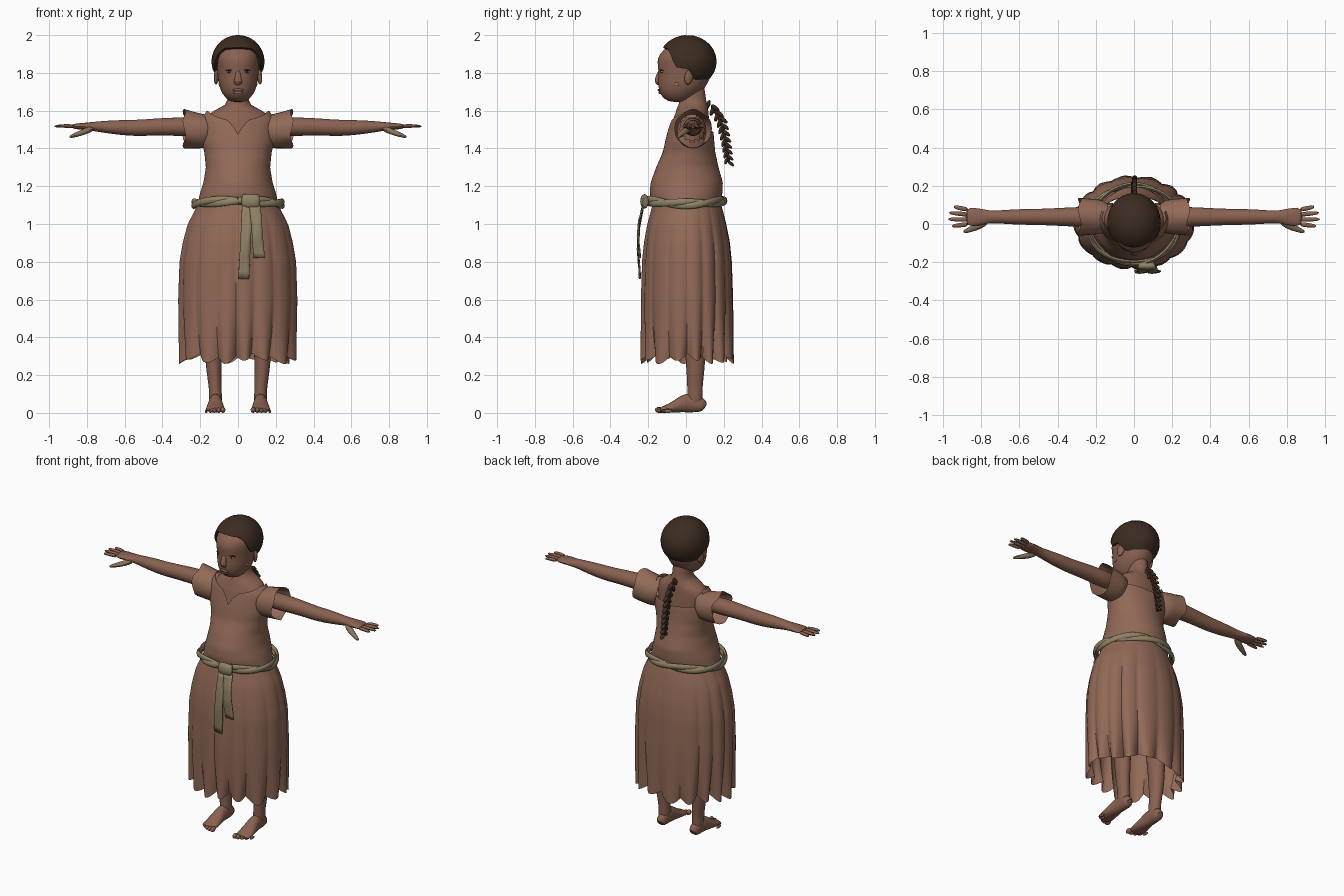
import bpy, bmesh
from math import sin, cos, pi, acos, radians
from mathutils import Vector, Euler

if "Cube" in bpy.data.objects:
    bpy.data.objects.remove(bpy.data.objects["Cube"])

parts = []


def material(name, rgb):
    m = bpy.data.materials.new(name)
    m.use_nodes = True
    m.diffuse_color = (*rgb, 1)
    m.node_tree.nodes["Principled BSDF"].inputs["Base Color"].default_value = (*rgb, 1)
    return m


SKIN = material("brown skin", (0.25, 0.12, 0.08))
PALM = material("tan palm", (0.26, 0.17, 0.1))
CLOTH = material("russet cloth", (0.285, 0.142, 0.095))
HAIR = material("dark brown hair", (0.045, 0.025, 0.015))
SASH = material("olive sash", (0.28, 0.222, 0.13))


def finish(name, bm, mat, smooth=0):
    bmesh.ops.recalc_face_normals(bm, faces=bm.faces)
    mesh = bpy.data.meshes.new(name)
    bm.to_mesh(mesh)
    bm.free()
    mesh.materials.append(mat)
    ob = bpy.data.objects.new(name, mesh)
    bpy.context.collection.objects.link(ob)
    if smooth:
        ob.modifiers.new("Subdivision", "SUBSURF").levels = smooth
        ob.modifiers[0].render_levels = smooth
    parts.append(ob)
    return ob


def build(name, rows, mat, caps=True, smooth=0, cut=None, wrap=True):
    """Skin a list of point rows, as closed rings or as an open strip."""
    bm = bmesh.new()
    grid = [[bm.verts.new(p) for p in row] for row in rows]
    n = len(rows[0])
    for r, q in zip(grid, grid[1:]):
        for i in range(n if wrap else n - 1):
            j = (i + 1) % n
            bm.faces.new((r[i], r[j], q[j], q[i]))
    if caps:
        bm.faces.new(grid[0])
        bm.faces.new(grid[-1])
    if cut:
        doomed = [f for f in bm.faces if cut(f.calc_center_median())]
        bmesh.ops.delete(bm, geom=doomed, context="FACES")
    return finish(name, bm, mat, smooth)


def blob(name, loc, scale, mat, rot=(0, 0, 0)):
    bm = bmesh.new()
    bmesh.ops.create_uvsphere(bm, u_segments=14, v_segments=9, radius=1)
    turn = Euler(rot).to_matrix()
    for v in bm.verts:
        v.co = turn @ Vector([a * b for a, b in zip(v.co, scale)]) + Vector(loc)
    return finish(name, bm, mat)


def tube(name, pts, radii, mat, up=(0, 0, 1), n=12, smooth=1):
    pts = [Vector(p) for p in pts]
    rows = []
    for i, p in enumerate(pts):
        t = (pts[min(i + 1, len(pts) - 1)] - pts[max(i - 1, 0)]).normalized()
        u = t.cross(Vector(up)).normalized()
        v = u.cross(t)
        ru, rv = radii[i]
        rows.append([p + u * ru * cos(2 * pi * k / n) + v * rv * sin(2 * pi * k / n) for k in range(n)])
    return build(name, rows, mat, smooth=smooth)


def mix(table, x):
    """Read a row of values from a table keyed by its first column."""
    table = sorted(table)
    x = min(max(x, table[0][0]), table[-1][0])
    for a, b in zip(table, table[1:]):
        if x <= b[0]:
            f = (x - a[0]) / (b[0] - a[0])
            return [p + (q - p) * f for p, q in zip(a[1:], b[1:])]


def oval(a, z, half, front, back):
    """Point on an oval; angle zero faces the front."""
    return Vector((half * sin(a), (front + back) / 2 - (back - front) / 2 * cos(a), z))


def angles(n):
    return [-pi + 2 * pi * i / n for i in range(n)]


def armhole(c):
    return abs(c.x) > 0.13 and (c.y - 0.035) ** 2 + (c.z - 1.505) ** 2 < 0.066 ** 2


# Head and face: height, half width, front, back
head = [(1.645, .035, -.08, 0), (1.66, .06, -.115, .03), (1.69, .084, -.14, .07), (1.72, .098, -.146, .1),
        (1.76, .106, -.15, .125), (1.81, .11, -.145, .14), (1.86, .117, -.156, .145),
        (1.90, .117, -.142, .14), (1.94, .09, -.1, .11), (1.97, .05, -.04, .06)]
build("head", [[oval(a, *r) for a in angles(24)] for r in head], SKIN, smooth=1)
tube("nose", [(0, -.135, 1.82), (0, -.147, 1.785), (0, -.157, 1.755), (0, -.143, 1.735)],
     [(.012, .008), (.014, .012), (.024, .014), (.02, .008)], SKIN, up=(0, -1, 0))
blob("upper_lip", (0, -.138, 1.709), (.032, .012, .008), SKIN)
blob("lower_lip", (0, -.134, 1.695), (.027, .013, .008), SKIN)
blob("mouth_line", (0, -.14, 1.702), (.027, .007, .0015), HAIR)
for s, side in ((1, "left"), (-1, "right")):
    blob(side + "_eye", (s * .045, -.126, 1.806), (.019, .01, .008), SASH, (0, 0, s * .3))
    blob(side + "_iris", (s * .045, -.133, 1.806), (.007, .005, .007), HAIR)
    blob(side + "_eyelid", (s * .045, -.127, 1.814), (.022, .012, .004), HAIR, (0, s * .12, s * .3))
    blob(side + "_ear", (s * .115, .015, 1.778), (.011, .024, .04), SKIN, (-.2, 0, s * .35))
    blob(side + "_cheek_mark", (s * .098, -.05, 1.74), (.004, .012, .01), PALM, (0, 0, -s * .2))

# Hair cap with a shaped hairline
hairline = [(0, 1.935), (.65, 1.93), (.95, 1.895), (1.15, 1.83), (1.6, 1.82), (1.95, 1.75), (2.4, 1.725), (3.15, 1.72)]


def cap_point(a, t, scale=1):
    phi = t * acos((mix(hairline, abs(a))[0] - 1.86) / .14)
    r = sin(phi) * scale
    return Vector((.14 * r * sin(a), .008 - .154 * r * cos(a), 1.86 + .14 * cos(phi) * scale))


cap = [[cap_point(a, t / 14) for a in angles(48)] for t in range(1, 15)]
cap.append([cap_point(a, 1, .86) for a in angles(48)])
build("hair_cap", cap, HAIR, caps=False)
blob("hair_crown", (0, .008, 1.985), (.05, .055, .014), HAIR)

# Braid of paired leaf-shaped plaits
braid = [(0, .13, 1.63), (.25, .185, 1.555), (.6, .21, 1.44), (1, .227, 1.32)]
for i in range(20):
    y, z = mix(braid, i / 19)
    s = 1 if i % 2 else -1
    size = 1 - .25 * i / 19
    blob("braid_plait", (s * .003, y + s * .014 * size, z), (.014, .0115 * size, .028 * size), HAIR,
         (radians(15 + s * 36), 0, 0))
tube("braid_core", [(0, mix(braid, k / 6)[0], mix(braid, k / 6)[1]) for k in range(7)],
     [(.01, .01)] * 7, HAIR, up=(1, 0, 0), n=8)

# Neck and shoulders
yoke = [(1.76, .05, -.02, .09), (1.70, .052, -.025, .1), (1.66, .055, -.033, .106), (1.63, .07, -.04, .112),
        (1.61, .107, -.049, .116), (1.59, .145, -.054, .119), (1.55, .17, -.07, .122), (1.44, .165, -.1, .133)]
rows = [[oval(a, z, *mix(yoke, z)) for a in angles(64)] for z in [1.76 - .016 * k for k in range(21)]]
build("neck_and_shoulders", rows, SKIN, caps=False)

# Bodice with notched front and square low back
bodice = [(1.10, .215, -.182, .182), (1.16, .202, -.192, .192), (1.22, .183, -.187, .195), (1.30, .17, -.158, .172),
          (1.38, .178, -.122, .155), (1.43, .192, -.112, .15), (1.48, .196, -.1, .146), (1.55, .197, -.08, .13),
          (1.60, .165, -.058, .122)]
neckline = [(0, 1.475), (.1, 1.51), (.28, 1.55), (.8, 1.575), (1.2, 1.597), (1.9, 1.597), (2.3, 1.5), (3.15, 1.485)]
rows = []
for t in range(31):
    rows.append([])
    for a in angles(64):
        z = 1.10 + (mix(neckline, abs(a))[0] - 1.10) * t / 30
        rows[-1].append(oval(a, z, *mix(bodice, z)))
build("bodice", rows, CLOTH, caps=False, cut=armhole)

# Pleated skirt with an uneven hem
skirt = [(1.12, .205, -.172, .175), (1.08, .22, -.18, .19), (1.0, .262, -.202, .21), (.9, .288, -.22, .23),
         (.8, .305, -.23, .24), (.6, .312, -.236, .247), (.28, .308, -.238, .252)]
rows = []
for t in range(33):
    f = t / 32
    rows.append([])
    for a in angles(160):
        fold = abs(sin(8 * a + .5 * sin(3 * a) + .4)) ** (.55 + .5 * f ** 4)
        hem = .27 + .035 * (1 - fold) + .012 * sin(5 * a)
        z = 1.12 + (hem - 1.12) * f
        p = oval(a, z, *mix(skirt, z))
        depth = (.055 * min(1, 3 * f) + .16 * f ** 5) * (.75 + .25 * sin(3 * a + 1))
        pinch = 1.018 - depth * (1 - fold)
        rows[-1].append(Vector((p.x * pinch, p.y * pinch, z)))
build("skirt", rows, CLOTH, caps=False)

# Twisted sash, knot and hanging tails
for k in range(2):
    path = []
    for i in range(73):
        a = 2 * pi * i / 72
        w = a * 3 + k * pi
        z = 1.115 + .01 * sin(w) + .008 * cos(2 * a)
        path.append(oval(a, z, .236 + .007 * cos(w), -.205 - .007 * cos(w), .202 + .007 * cos(w)))
    tube("sash_strand", path, [(.01, .018)] * 73, SASH, n=8, smooth=0)
tube("sash_knot", [(.022, -.215, 1.12), (.03, -.22, 1.12), (.105, -.22, 1.12), (.112, -.215, 1.12)],
     [(.018, .036), (.024, .041), (.024, .039), (.018, .036)], SASH, n=12, smooth=1)
drop = [(0, -.23), (.3, -.252), (.6, -.258), (1, -.247)]
for x, lean, w, low in ((.05, -.02, .028, .71), (.09, .022, .029, .82)):
    rows = []
    for t in range(11):
        f = t / 10
        y, z = mix(drop, f)[0], 1.1 + (low - 1.1) * f
        c = x + lean * f
        rows.append([(c + w * e, y + .003 * sin(9 * f + 2 * e), z) for e in (-1, -.3, .3, 1)])
    tail = build("sash_tail", rows, SASH, caps=False, wrap=False)
    tail.modifiers.new("Thickness", "SOLIDIFY").thickness = .007

for s, side in ((1, "left"), (-1, "right")):
    # Open flared sleeve
    rows = []
    for x, r, mid in ((.135, .066, 1.505), (.165, .086, 1.492), (.2, .092, 1.493), (.24, .095, 1.498), (.285, .099, 1.505)):
        flare = max(0, (x - .2) / .085)
        rows.append([(s * (x + .008 * flare * sin(4 * a)), .038 + r * sin(a),
                      mid + r * cos(a) + .005 * flare * cos(5 * a)) for a in angles(32)])
    build(side + "_sleeve", rows, CLOTH, caps=False)

    # Arm and hand
    arm = [(.17, 1.515, .056, .052), (.3, 1.515, .054, .052), (.42, 1.515, .047, .047), (.52, 1.508, .043, .045),
           (.6, 1.51, .043, .043), (.7, 1.514, .036, .034), (.75, 1.516, .033, .027), (.79, 1.517, .042, .022),
           (.83, 1.517, .05, .018), (.885, 1.517, .049, .013)]
    tube(side + "_arm", [(s * x, .037, z) for x, z, _, _ in arm], [r[2:] for r in arm], SKIN)
    for y, tip, end in ((.075, .092, .945), (.049, .059, .972), (.023, .025, .977), (-.001, -.012, .955)):
        tube(side + "_finger", [(s * .865, y, 1.517), (s * .915, (y + tip) / 2, 1.52), (s * end, tip, 1.517)],
             [(.014, .012), (.013, .011), (.009, .007)], SKIN, n=8)
    tube(side + "_thumb", [(s * .765, .02, 1.508), (s * .81, -.01, 1.49), (s * .855, -.028, 1.473),
                           (s * .895, -.043, 1.459)], [(.02, .018), (.022, .018), (.016, .014), (.01, .008)], PALM, n=8)

    # Leg, foot and toes
    leg = [(.6, .13, .045, .068), (.42, .13, .045, .052), (.3, .13, .05, .046), (.22, .128, .05, .041),
           (.13, .12, .047, .034), (.08, .119, .047, .036), (.03, .118, .047, .034)]
    tube(side + "_leg", [(s * x, y, z) for z, x, y, _ in leg], [(r[3], r[3] * 1.2) for r in leg], SKIN, up=(0, 1, 0))
    foot = [(.1, .117, .022, .05), (.085, .117, .033, .08), (.04, .118, .035, .105), (0, .119, .037, .105),
            (-.03, .119, .042, .085), (-.07, .12, .049, .058), (-.11, .121, .052, .04), (-.14, .121, .046, .026)]
    tube(side + "_foot", [(s * x, y, h / 2) for y, x, _, h in foot], [(w, h / 2) for _, _, w, h in foot], SKIN)
    for i in range(5):
        r = .016 - .0018 * i
        blob(side + "_toe", (s * (.08 + .022 * i), -.142 + .006 * i * i / 2, r), (r * .85, .022, r), SKIN)

# Smooth shading with crisp edges
bpy.ops.object.select_all(action="DESELECT")
for ob in parts:
    ob.select_set(True)
bpy.context.view_layer.objects.active = parts[0]
bpy.ops.object.shade_smooth_by_angle(angle=radians(50))
